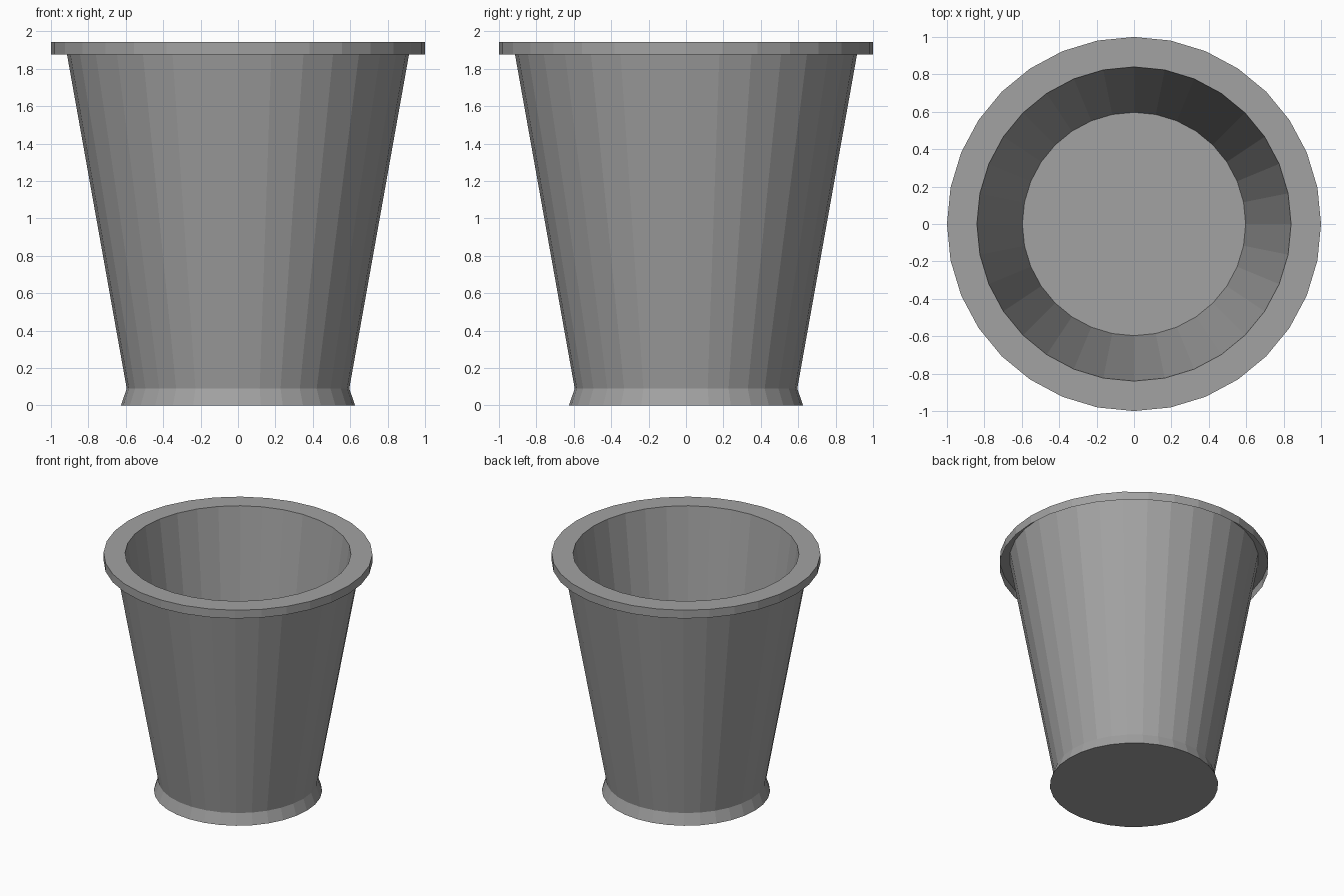
import bpy, bmesh
from math import cos, sin, tau

if "Cube" in bpy.data.objects:
    bpy.data.objects.remove(bpy.data.objects["Cube"])

SIDES = 32

grey = bpy.data.materials.new("dark_grey")
grey.diffuse_color = (0.36, 0.36, 0.36, 1)
grey.use_nodes = True
grey.node_tree.nodes["Principled BSDF"].inputs["Base Color"].default_value = grey.diffuse_color


def lathe(name, profile, cap_start=False, cap_end=False):
    """Spin (radius, z) points round z, optionally closing either end with a disc."""
    bm = bmesh.new()
    rings = [[bm.verts.new((r * cos(tau * i / SIDES), r * sin(tau * i / SIDES), z))
              for i in range(SIDES)] for r, z in profile]
    for a, b in zip(rings, rings[1:]):
        for i in range(SIDES):
            j = (i + 1) % SIDES
            bm.faces.new((a[i], a[j], b[j], b[i]))
    if cap_start:
        bm.faces.new(rings[0][::-1])
    if cap_end:
        bm.faces.new(rings[-1])
    mesh = bpy.data.meshes.new(name)
    bm.to_mesh(mesh)
    bm.free()
    mesh.materials.append(grey)
    obj = bpy.data.objects.new(name, mesh)
    bpy.context.collection.objects.link(obj)
    return obj


# Outer shell: base, flared foot and tapered wall running up under the rim
lathe("outer_wall", [(0.626, 0.0), (0.595, 0.09), (0.926, 1.942)], cap_start=True)

# Rim skirt (open underneath), rim top, inner wall and floor
lathe("rim_and_inside", [(1.0, 1.875), (1.0, 1.943), (0.84, 1.943), (0.597, 0.15)],
      cap_end=True)
